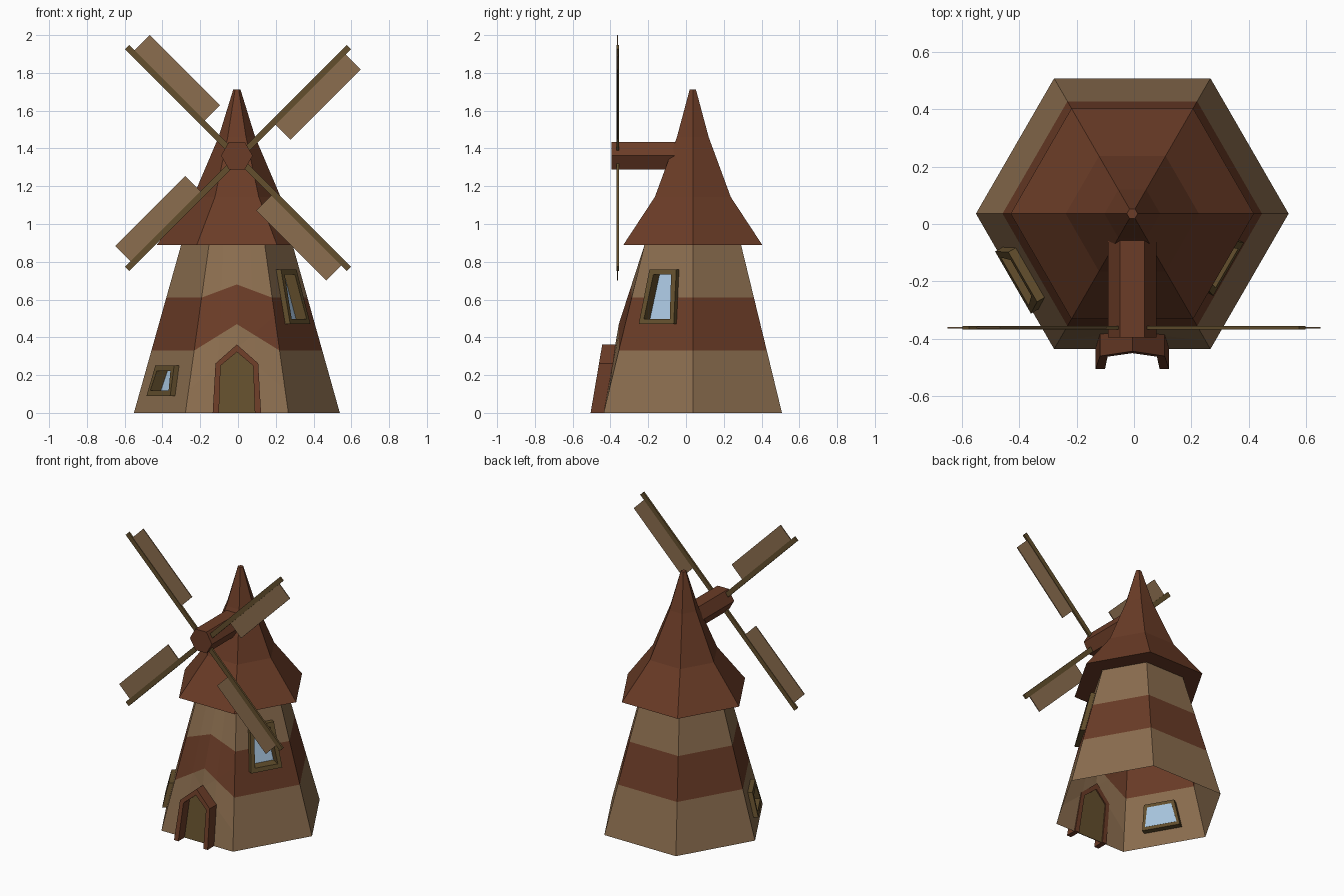
import bpy, bmesh
from math import sin, cos, radians
from mathutils import Vector

if "Cube" in bpy.data.objects:
    bpy.data.objects.remove(bpy.data.objects["Cube"])

CX, CY = -0.006, 0.036          # tower axis


def material(name, rgb):
    m = bpy.data.materials.new(name)
    m.diffuse_color = (*rgb, 1)
    m.use_nodes = True
    m.node_tree.nodes["Principled BSDF"].inputs["Base Color"].default_value = m.diffuse_color
    return m


PLASTER = material("plaster", (0.26, 0.155, 0.078))
RED = material("red_wood", (0.145, 0.045, 0.02))
OLIVE = material("olive_wood", (0.125, 0.078, 0.026))
GLASS = material("glass", (0.40, 0.57, 0.75))


def mesh_object(name, verts, faces, mats, fix=True):
    me = bpy.data.meshes.new(name)
    me.from_pydata([tuple(v) for v in verts], [], faces)
    for m in mats:
        me.materials.append(m)
    ob = bpy.data.objects.new(name, me)
    bpy.context.collection.objects.link(ob)
    if fix:
        bm = bmesh.new()
        bm.from_mesh(me)
        bmesh.ops.recalc_face_normals(bm, faces=bm.faces)
        bm.to_mesh(me)
        bm.free()
    return ob


def prism(name, pts, depth, mat):
    """Extrude a flat outline along a vector."""
    n = len(pts)
    verts = list(pts) + [p + depth for p in pts]
    faces = [tuple(range(n)), tuple(range(n, 2 * n))]
    faces += [(i, (i + 1) % n, n + (i + 1) % n, n + i) for i in range(n)]
    return mesh_object(name, verts, faces, [mat])


def border(name, outer, inner, depth, mat, closed):
    """Square-section trim between two matching outlines."""
    n = len(outer)
    verts = []
    for o, i in zip(outer, inner):
        verts += [o, i, i + depth, o + depth]
    faces = []
    for k in range(n if closed else n - 1):
        a, b = 4 * k, 4 * ((k + 1) % n)
        faces += [(a + j, a + (j + 1) % 4, b + (j + 1) % 4, b + j) for j in range(4)]
    if not closed:
        faces += [(0, 1, 2, 3), tuple(range(4 * n - 4, 4 * n))]
    return mesh_object(name, verts, faces, [mat])


def cut_opening(ob, pts, d):
    """Remove the part of the wall facing d that lies inside a convex outline."""
    bm = bmesh.new()
    bm.from_mesh(ob.data)
    mid = sum(pts, Vector()) / len(pts)
    planes = []
    for p, q in zip(pts, pts[1:] + pts[:1]):
        no = (q - p).cross(d).normalized()
        if (mid - p).dot(no) < 0:
            no = -no
        planes.append((p, no))
    for p, no in planes:
        bm.normal_update()
        fs = [f for f in bm.faces if f.normal.dot(d) > 0.9]
        es = {e for f in fs for e in f.edges}
        vs = {v for f in fs for v in f.verts}
        bmesh.ops.bisect_plane(bm, geom=fs + list(es) + list(vs), dist=1e-5,
                               plane_co=p, plane_no=no)
    bm.normal_update()
    hole = [f for f in bm.faces if f.normal.dot(d) > 0.9 and
            all((f.calc_center_median() - p).dot(no) > 0 for p, no in planes)]
    bmesh.ops.delete(bm, geom=hole, context='FACES')
    bm.to_mesh(ob.data)
    bm.free()


def radius(z):
    return 0.545 - 0.281 * z


def polar(r, deg, z):
    return Vector((CX + r * cos(radians(deg)), CY + r * sin(radians(deg)), z))


# Tower: open hexagonal shell, front face has a raised chevron midline
verts, faces = [], []
for z, zm in ((0, 0), (0.33, 0.47), (0.61, 0.68), (0.89, 0.89)):
    r = radius(z)
    verts += [polar(r, a, z) for a in (0, 60, 120, 180, 240)]
    verts += [polar(r * cos(radians(30)), 270, zm), polar(r, 300, z)]
for k in range(3):
    faces += [(7 * k + i, 7 * k + (i + 1) % 7, 7 * k + 7 + (i + 1) % 7, 7 * k + 7 + i)
              for i in range(7)]
tower = mesh_object("tower", verts, faces, [PLASTER, RED], fix=False)
for i, p in enumerate(tower.data.polygons):
    p.material_index = 1 if 7 <= i < 14 else 0

# Roof: flared hexagonal spire with eave underside
profile = [(0.29, 0.89), (0.424, 0.89), (0.232, 1.143), (0.097, 1.46), (0.019, 1.712)]
verts = [polar(r, 60 * i, z) for r, z in profile for i in range(6)]
faces = [(6 * k + i, 6 * k + (i + 1) % 6, 6 * k + 6 + (i + 1) % 6, 6 * k + 6 + i)
         for k in range(4) for i in range(6)] + [tuple(range(24, 30))]
mesh_object("roof", verts, faces, [RED])


# Windows: tapered deep frames with recessed glass
def window(name, deg, z0, z1, w0, w1):
    d = Vector((cos(radians(deg)), sin(radians(deg)), 0))
    t = Vector((-d.y, d.x, 0))

    def outline(inset):
        pts = []
        for s, z, w in ((-1, z0 + inset, w0), (1, z0 + inset, w0),
                        (1, z1 - inset, w1), (-1, z1 - inset, w1)):
            pts.append(polar(radius(z) * cos(radians(30)), deg, z) + t * s * (w - inset))
        return pts

    cut_opening(tower, outline(0.014), d)
    border(name + "_frame", [p + d * 0.03 for p in outline(0)],
           [p + d * 0.03 for p in outline(0.028)], d * -0.068, OLIVE, True)
    prism(name + "_glass", [p - d * 0.035 for p in outline(0.02)], d * -0.004, GLASS)


window("left_window", 210, 0.09, 0.25, 0.125, 0.10)
window("right_window", -30, 0.47, 0.76, 0.107, 0.082)


# Door: pointed panel in a projecting arch
def on_front(pts, out):
    return [Vector((x + CX, -0.436 + 0.17 * z - out, z)) for x, z in pts]


outer = [(-0.128, 0), (-0.113, 0.262), (0, 0.362), (0.113, 0.262), (0.128, 0)]
inner = [(-0.095, 0), (-0.086, 0.25), (0, 0.322), (0.086, 0.25), (0.095, 0)]
middle = [((a + c) / 2, (b + e) / 2) for (a, b), (c, e) in zip(outer, inner)]
FRONT = Vector((0, -1, 0))
cut_opening(tower, on_front(middle, 0), FRONT)
border("door_frame", on_front(outer, 0.069), on_front(inner, 0.069),
       FRONT * -0.079, RED, False)
prism("door", on_front(middle, 0.002), FRONT * -0.004, OLIVE)

# Hub: hexagonal axle
hub = [Vector((CX + 0.084 * cos(radians(60 * i)), -0.395,
               1.362 + 0.084 * sin(radians(60 * i)))) for i in range(6)]
prism("hub", hub, Vector((0, 0.36, 0)), RED)


# Sails: four spars, each with a board on its clockwise side
def blade_part(name, deg, a0, a1, p0, p1, thick, mat):
    d = Vector((cos(radians(deg)), 0, sin(radians(deg))))
    p = Vector((d.z, 0, -d.x))
    c = Vector((0, -0.362 - thick / 2, 1.35))
    pts = [c + d * a + p * b for a, b in ((a0, p0), (a1, p0), (a1, p1), (a0, p1))]
    prism(name, pts, Vector((0, thick, 0)), mat)


for i in range(4):
    ang = 45 + 90 * i
    blade_part(f"spar_{i + 1}", ang, 0.0, 0.83, -0.016, 0.016, 0.013, OLIVE)
    blade_part(f"sail_{i + 1}", ang, 0.265, 0.79, 0.01, 0.129, 0.006, PLASTER)
